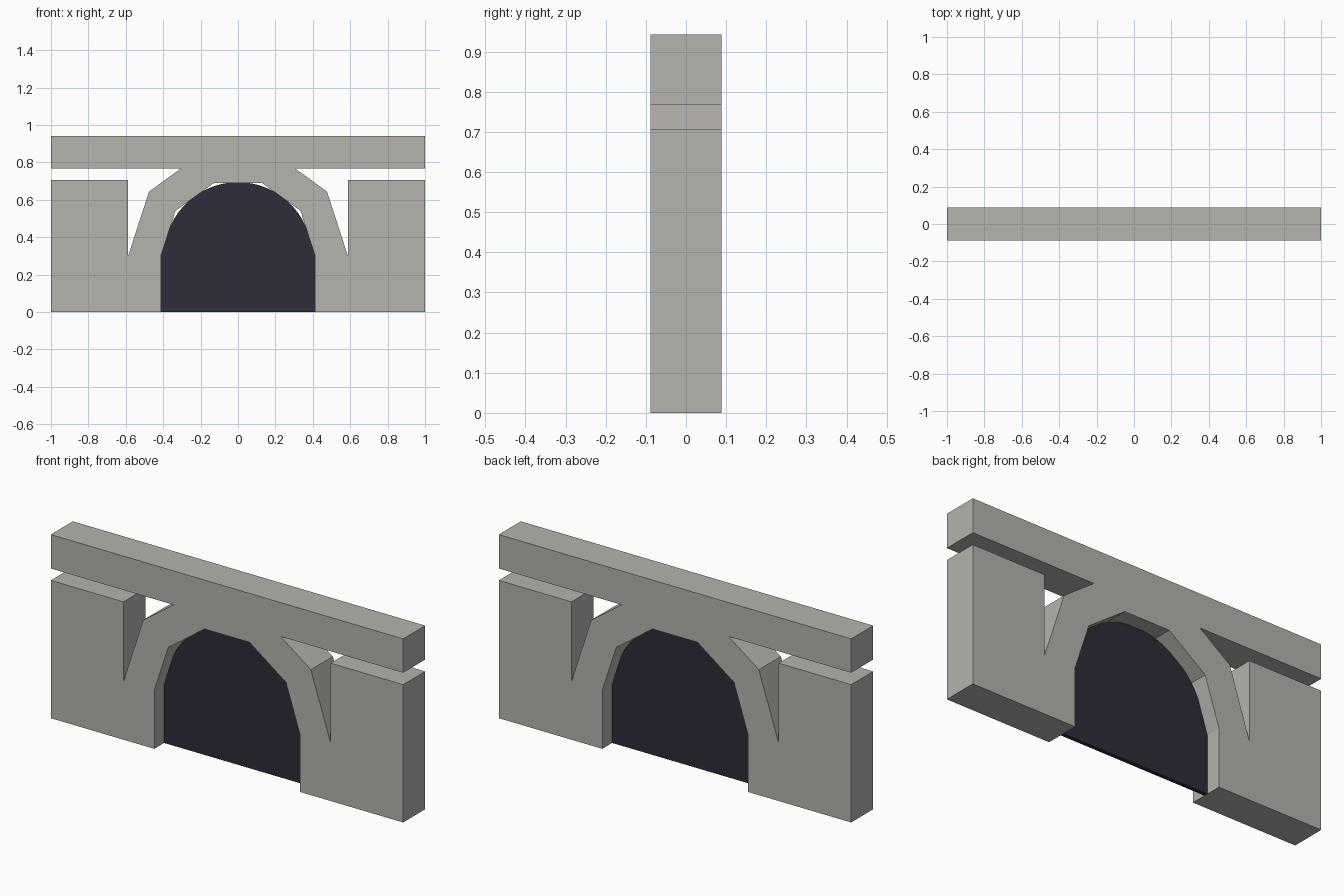
import bpy
import bmesh
from math import cos, sin, radians

cube = bpy.data.objects.get("Cube")
if cube:
    bpy.data.objects.remove(cube, do_unlink=True)

HALF_DEPTH = 0.089
SPRING = 0.298      # height where the arch starts to curve
INNER, OUTER = 0.413, 0.588
PIER_TOP, BEAM_BOTTOM, BEAM_TOP = 0.707, 0.768, 0.942


def make_material(name, rgb):
    mat = bpy.data.materials.new(name)
    mat.use_nodes = True
    mat.diffuse_color = (*rgb, 1)
    mat.node_tree.nodes["Principled BSDF"].inputs["Base Color"].default_value = (*rgb, 1)
    return mat


def arc_point(radius, degrees):
    a = radians(degrees)
    return radius * cos(a), SPRING + radius * sin(a)


def extrude_profile(name, right_half, half_depth, mat):
    """Mirror a half outline in x, then extrude it along y."""
    outline = right_half + [(-x, z) for x, z in reversed(right_half)]
    bm = bmesh.new()
    face = bm.faces.new([bm.verts.new((x, -half_depth, z)) for x, z in outline])
    result = bmesh.ops.extrude_face_region(bm, geom=[face])
    verts = [v for v in result["geom"] if isinstance(v, bmesh.types.BMVert)]
    bmesh.ops.translate(bm, verts=verts, vec=(0, 2 * half_depth, 0))
    bmesh.ops.recalc_face_normals(bm, faces=bm.faces)
    mesh = bpy.data.meshes.new(name)
    bm.to_mesh(mesh)
    bm.free()
    mesh.materials.append(mat)
    obj = bpy.data.objects.new(name, mesh)
    bpy.context.collection.objects.link(obj)
    return obj


stone = make_material("warm grey stone", (0.465, 0.451, 0.418))
dark = make_material("dark blue opening", (0.027, 0.025, 0.042))

# Where the sloping outer arch facet runs into the beam
x1, z1 = arc_point(OUTER, 36)
x2, z2 = arc_point(OUTER, 72)
meet_x = x1 + (x2 - x1) * (BEAM_BOTTOM - z1) / (z2 - z1)

# Piers, faceted arch and beam as one wall
wall = [arc_point(INNER, a) for a in (72, 36, 0)]
wall += [(INNER, 0), (1, 0), (1, PIER_TOP), (OUTER, PIER_TOP),
         (OUTER, SPRING), (x1, z1), (meet_x, BEAM_BOTTOM),
         (1, BEAM_BOTTOM), (1, BEAM_TOP)]
extrude_profile("arch_wall", wall, HALF_DEPTH, stone)

# Round-topped dark panel closing the opening
panel = [arc_point(0.396, a) for a in range(84, 17, -6)]
panel += [(INNER, SPRING), (INNER, 0)]
extrude_profile("opening_panel", panel, 0.01, dark)
